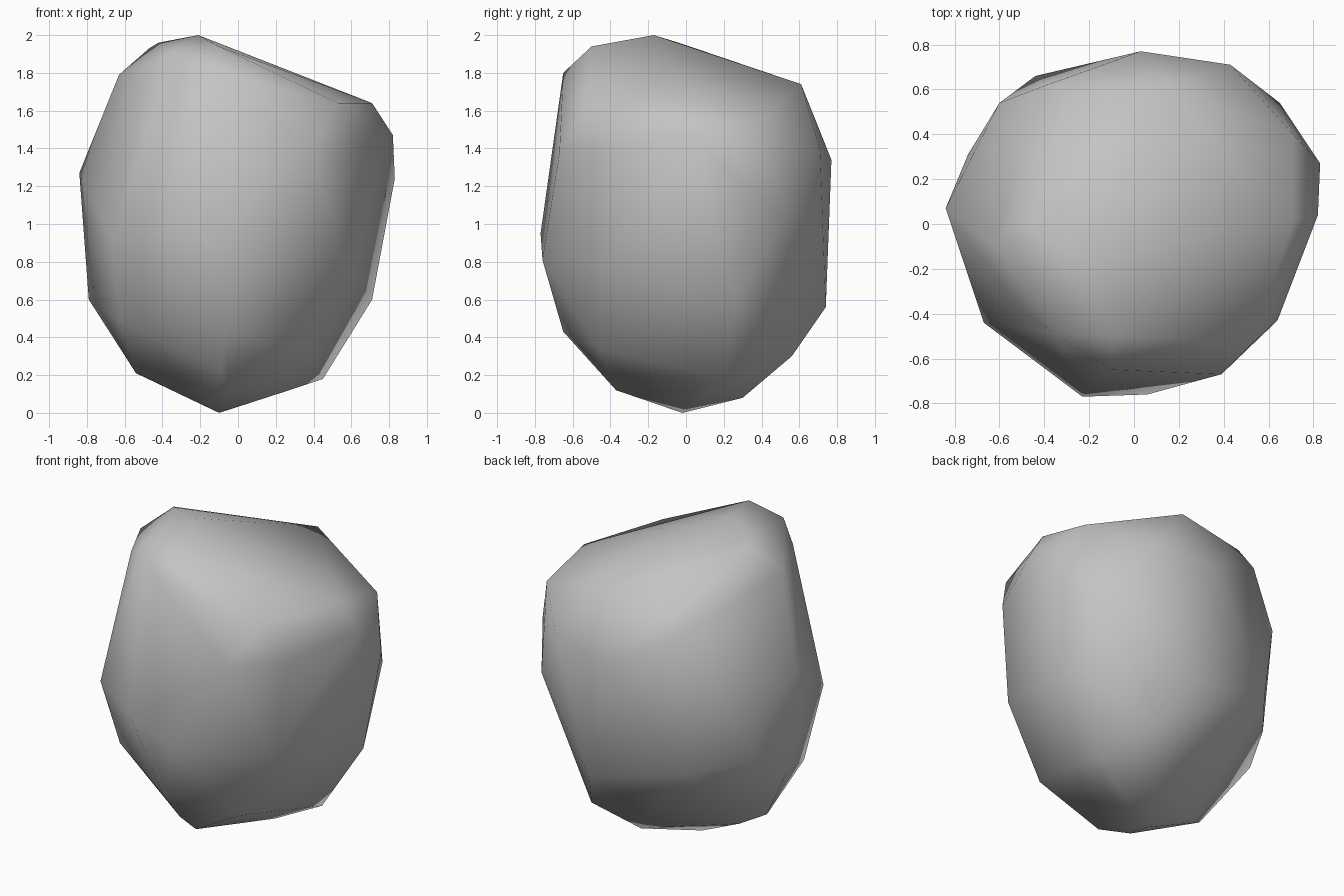
import bpy
import bmesh
from mathutils import Vector

default_cube = bpy.data.objects.get("Cube")
if default_cube:
    bpy.data.objects.remove(default_cube, do_unlink=True)


def make_material(name, colour):
    material = bpy.data.materials.new(name)
    material.use_nodes = True
    material.diffuse_color = colour
    shader = material.node_tree.nodes["Principled BSDF"]
    shader.inputs["Base Color"].default_value = colour
    shader.inputs["Roughness"].default_value = 0.9
    return material


# Corners of the boulder, in hundredths, grouped by region
crown = [(-21, -17, 200), (-42, -4, 196), (-35, -49, 190), (-10, -50, 194),
         (-47, 2, 193), (-10, -65, 180), (-48, -40, 180), (-63, -9, 179),
         (14, 61, 174)]
shoulder = [(53, -53, 164), (71, 2, 164), (71, 40, 155), (-39, 62, 157),
            (-30, 59, 167), (64, -43, 140), (82, 4, 147), (39, -67, 138)]
waist = [(83, 27, 124), (65, 54, 103), (43, 71, 139), (3, 77, 134),
         (-60, 54, 126), (-74, 31, 100), (-84, 7, 127),
         (-67, -44, 93), (-23, -77, 95), (6, -76, 81)]
flank = [(58, -45, 78), (71, 26, 60), (17, 74, 56), (-44, 66, 71),
         (-72, 31, 73), (-79, 11, 60), (-63, -30, 49), (-7, -65, 43),
         (33, -46, 34)]
base = [(45, 21, 18), (28, 56, 30), (11, 30, 8), (24, 3, 11),
        (-4, -37, 12), (-9, -46, 22), (-16, -22, 7), (-10, -2, 0),
        (-41, 4, 15), (-54, -5, 21), (-61, 0, 33)]


def hull_object(name, regions, material):
    """Wrap a closed convex skin around the corner points."""
    bm = bmesh.new()
    for region in regions:
        for corner in region:
            bm.verts.new(Vector(corner) / 100)
    result = bmesh.ops.convex_hull(bm, input=bm.verts)
    unused = set(result["geom_interior"]) | set(result["geom_unused"])
    loose = [item for item in unused if isinstance(item, bmesh.types.BMVert)]
    bmesh.ops.delete(bm, geom=loose, context="VERTS")
    bmesh.ops.recalc_face_normals(bm, faces=bm.faces)
    for face in bm.faces:
        face.smooth = True
    mesh = bpy.data.meshes.new(name)
    bm.to_mesh(mesh)
    bm.free()
    mesh.materials.append(material)
    obj = bpy.data.objects.new(name, mesh)
    bpy.context.collection.objects.link(obj)
    return obj


# One softly shaded stone
stone_grey = make_material("stone grey", (0.55, 0.55, 0.55, 1))
hull_object("boulder", [crown, shoulder, waist, flank, base], stone_grey)
